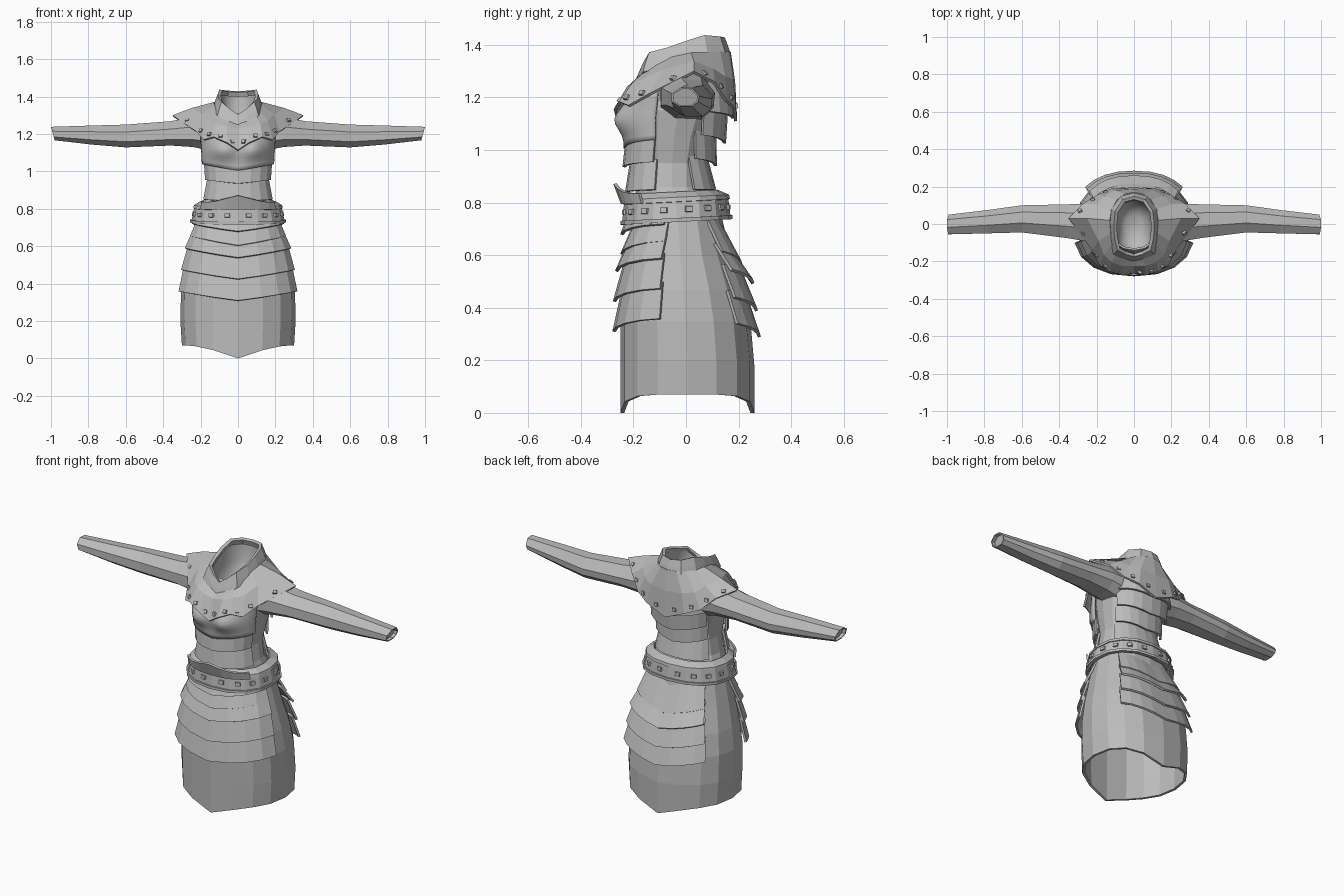
import bpy, math
from mathutils import Vector

if "Cube" in bpy.data.objects:
    bpy.data.objects.remove(bpy.data.objects["Cube"])

steel = bpy.data.materials.new("grey")
steel.diffuse_color = (0.5, 0.5, 0.5, 1)
steel.use_nodes = True
steel.node_tree.nodes["Principled BSDF"].inputs["Base Color"].default_value = steel.diffuse_color
FULL = (0, 2 * math.pi)


def add_mesh(name, verts, faces, thick=0.0):
    me = bpy.data.meshes.new(name)
    me.from_pydata([tuple(v) for v in verts], [], faces)
    me.materials.append(steel)
    ob = bpy.data.objects.new(name, me)
    bpy.context.collection.objects.link(ob)
    if thick:
        m = ob.modifiers.new("thickness", 'SOLIDIFY')
        m.thickness, m.offset = thick, -1
    return ob


def smooth(ob, deg):
    bpy.context.view_layer.objects.active = ob
    ob.select_set(True)
    bpy.ops.object.shade_smooth_by_angle(angle=math.radians(deg))
    ob.select_set(False)


def loft(name, rings, closed=True, thick=0.012, cap=False):
    """Skin a stack of point rings, listed bottom to top."""
    n = len(rings[0])
    faces = []
    for r in range(len(rings) - 1):
        for i in range(n if closed else n - 1):
            j = (i + 1) % n
            faces.append((r * n + i, r * n + j, (r + 1) * n + j, (r + 1) * n + i))
    if cap:
        faces.append([(len(rings) - 1) * n + i for i in range(n)])
    return add_mesh(name, [p for ring in rings for p in ring], faces, thick)


def section(a, hw, yf, yb):
    """Point of the rounded body outline; angle 0 faces front."""
    s, c = math.sin(a), math.cos(a)
    return (hw * math.copysign(abs(s) ** 0.87, s),
            (yf + yb) / 2 - (yb - yf) / 2 * math.copysign(abs(c) ** 0.87, c))


def ring(z, hw, yf, yb, dip=0.0, span=FULL, n=16, tilt=0.0, power=1):
    """Horizontal ring or arc; dip lowers the front and back centre lines."""
    pts = []
    for i in range(n if span == FULL else n + 1):
        a = span[0] + (span[1] - span[0]) * i / n
        x, y = section(a, hw, yf, yb)
        pts.append(Vector((x, y, z - dip * (1 - abs(math.sin(a))) ** power + tilt * y)))
    return pts


def arc(deg, back=False):
    h, mid = math.radians(deg), math.pi if back else 0
    return (mid - h, mid + h)


def plate(name, rows, span, n=8, thick=0.012):
    return loft(name, [ring(*r, span=span, n=n) for r in rows], False, thick)


def mirrored(half):
    """Full loop from a half loop running front centre to back centre."""
    pts = [Vector(p) for p in half]
    return pts + [Vector((-p.x, p.y, p.z)) for p in pts[-2:0:-1]]


def stud(name, pos, normal, w, h):
    z = Vector(normal).normalized()
    x = Vector((0, 0, 1)).cross(z).normalized()
    y = z.cross(x)
    v = []
    for d, k in ((-0.008, 1), (0.008, 0.8)):
        for sx, sy in ((-1, -1), (1, -1), (1, 1), (-1, 1)):
            v.append(Vector(pos) + x * sx * k * w + y * sy * k * h + z * d)
    f = [(3, 2, 1, 0), (4, 5, 6, 7)] + [(i, (i + 1) % 4, (i + 1) % 4 + 4, i + 4) for i in range(4)]
    return add_mesh(name, v, f)


# Skirt
loft("skirt", [ring(*r, power=2) for r in (
    (0.07, 0.30, -0.25, 0.26, 0.07), (0.20, 0.308, -0.25, 0.26, 0.02),
    (0.35, 0.305, -0.25, 0.245), (0.47, 0.288, -0.235, 0.215),
    (0.60, 0.258, -0.215, 0.17), (0.75, 0.222, -0.20, 0.135))], thick=0.015)

# Overlapping skirt plates: bottom z, top z, half width and depth at bottom and top
FRONT = ((0.655, 0.74, 0.262, 0.226, -0.25, -0.205), (0.59, 0.685, 0.29, 0.248, -0.27, -0.22),
         (0.475, 0.61, 0.31, 0.272, -0.278, -0.235), (0.36, 0.50, 0.324, 0.294, -0.28, -0.245))
BACK = ((0.63, 0.75, 0.265, 0.224, 0.215, 0.14), (0.56, 0.655, 0.292, 0.25, 0.26, 0.178),
        (0.455, 0.575, 0.31, 0.276, 0.274, 0.215), (0.355, 0.475, 0.322, 0.296, 0.285, 0.236))
for k, ((z0, z1, w0, w1, d0, d1), b) in enumerate(zip(FRONT, BACK)):
    plate(f"front_skirt_plate_{k + 1}",
          ((z0, w0, d0, 0.20, 0.05), (z1, w1, d1, 0.17, 0.03)), arc(78))
    z0, z1, w0, w1, d0, d1 = b
    plate(f"back_skirt_plate_{k + 1}",
          ((z0, w0, -0.22, d0, 0.065), (z1, w1, -0.20, d1, 0.04)), arc(52, True))
plate("front_hip_plate", ((0.72, 0.25, -0.25, 0.17, 0.04),
                          (0.76, 0.235, -0.22, 0.15)), arc(80))

# Belt with raised trims, a front peak and studs
loft("belt", [ring(0.735, 0.25, -0.243, 0.17, tilt=0.05),
              ring(0.815, 0.232, -0.235, 0.16, tilt=0.05)], thick=0.02)
loft("belt_lower_trim", [ring(z, 0.256, -0.25, 0.177, tilt=0.05) for z in (0.728, 0.743)], thick=0.02)
loft("belt_upper_trim", [ring(0.805, 0.239, -0.24, 0.167, tilt=0.05),
                         ring(0.822, 0.235, -0.236, 0.164, tilt=0.05),
                         ring(0.843, 0.20, -0.205, 0.12, tilt=0.05)], thick=0.015)
peak = [ring(0.795, 0.238, -0.248, 0.16, 0, arc(55), 8),
        ring(0.835, 0.236, -0.258, 0.15, 0, arc(55), 8)]
for p in peak[1]:
    rise = max(0, 1 - abs(p.x) / 0.14)
    p.z += 0.035 * rise
    p.y -= 0.018 * rise
loft("belt_front_peak", peak, False, 0.012)
for k in range(16):
    a = (k + 0.5) * math.pi / 8
    x, y = section(a, 0.238, -0.236, 0.162)
    stud(f"belt_stud_{k + 1}", (x, y, 0.775 + 0.05 * y), (math.sin(a), -math.cos(a), 0.1), 0.016, 0.012)

# Torso shell under the plates
loft("torso", [ring(*r) for r in (
    (0.76, 0.215, -0.20, 0.14), (0.86, 0.178, -0.19, 0.08), (0.95, 0.165, -0.18, 0.075),
    (1.05, 0.185, -0.19, 0.10), (1.15, 0.205, -0.20, 0.145), (1.24, 0.185, -0.18, 0.155),
    (1.31, 0.13, -0.14, 0.15))])

# Belly plates, then back plates
plate("lower_belly_plate", ((0.85, 0.192, -0.232, 0.10, 0.01), (0.965, 0.17, -0.215, 0.09, 0.02)), arc(74))
plate("upper_belly_plate", ((0.955, 0.182, -0.242, 0.10, 0.02), (1.06, 0.19, -0.23, 0.10, 0.02)), arc(74))
for k, r in enumerate((((0.85, 0.19, -0.2, 0.115), (0.98, 0.17, -0.19, 0.08)),
                       ((0.97, 0.182, -0.19, 0.118, 0.03), (1.075, 0.188, -0.19, 0.115, 0.02)),
                       ((1.06, 0.196, -0.19, 0.152, 0.035), (1.18, 0.204, -0.19, 0.16, 0.03)),
                       ((1.15, 0.208, -0.19, 0.185, 0.03), (1.26, 0.19, -0.18, 0.175)))):
    plate(f"back_plate_{k + 1}", r, arc(64, True))

# Rounded breastplate
rows = []
for k in range(11):
    t = k / 10
    row = ring(1.04 + 0.18 * t, 0.2 + 0.01 * t, -0.237 + 0.012 * t, 0.12, 0.035 * (1 - t), arc(74), 24)
    for p in row:
        d = ((abs(p.x) - 0.08) / 0.075) ** 2 + ((p.z - 1.115) / 0.055) ** 2
        p.y -= 0.05 * math.exp(-d)
    rows.append(row)
smooth(loft("breastplate", rows, False), 40)

# Shoulder mantle with pointed shoulders and centre points
outer = mirrored(((0, -.265, 1.115), (.06, -.275, 1.155), (.13, -.255, 1.185), (.185, -.22, 1.17),
                  (.225, -.14, 1.215), (.35, .03, 1.30), (.27, .11, 1.26), (.2, .155, 1.19),
                  (.12, .19, 1.16), (0, .195, 1.11)))
middle = mirrored(((0, -.225, 1.23), (.06, -.225, 1.24), (.12, -.205, 1.255), (.16, -.165, 1.27),
                   (.19, -.09, 1.305), (.25, .03, 1.338), (.2, .105, 1.31), (.16, .15, 1.28),
                   (.1, .18, 1.27), (0, .187, 1.26)))
inner = mirrored(((0, -.17, 1.27), (.04, -.165, 1.285), (.08, -.14, 1.315), (.11, -.1, 1.335),
                  (.125, -.05, 1.355), (.13, .02, 1.37), (.12, .08, 1.372), (.09, .13, 1.375),
                  (.05, .16, 1.375), (0, .17, 1.375)))
loft("shoulder_mantle", [outer, middle, inner])
count = len(outer)
for i in range(count):
    j = (i + 1) % count
    a, b = (outer[i] + outer[j]) / 2, (middle[i] + middle[j]) / 2
    stud(f"mantle_stud_{i + 1}", a.lerp(b, 0.25), (outer[j] - outer[i]).cross(b - a), 0.012, 0.011)

# Collar flared at its base, dipping to a point in front, with a lining inside the neck
rim = mirrored(((0, -.175, 1.305), (.045, -.162, 1.335), (.088, -.14, 1.372), (.105, -.07, 1.39),
                (.108, 0, 1.415), (.1, .07, 1.437), (.06, .13, 1.432), (0, .148, 1.428)))
base = [Vector((p.x * 1.14, p.y * 1.1, p.z - 0.04)) for p in rim]
foot = [Vector((p.x * 1.25, p.y * 1.17, p.z - 0.075)) for p in rim]
loft("collar", [foot, base, rim], thick=0.018)
lining = [[Vector((p.x * k, (p.y + 0.01) * k - 0.01, p.z * (1 - t) + 1.2 * t)) for p in rim]
          for k, t in ((0.88, 0.12), (0.86, 0.5), (0.72, 0.8), (0.4, 0.97))]
smooth(loft("neck_lining", lining, thick=0, cap=True), 80)

# Sleeves: x, front, back, bottom, top
OUTLINE = ((1, .1), (.5, .95), (-.3, 1), (-1, .35), (-1, -.5), (-.45, -1), (.5, -1), (.95, -.5))
rings = []
for x, yf, yb, zb, zt in ((.14, -.10, .11, 1.11, 1.30), (.24, -.095, .11, 1.13, 1.29),
                          (.36, -.075, .105, 1.138, 1.268), (.60, -.045, .10, 1.128, 1.25),
                          (.78, -.05, .075, 1.143, 1.245), (.99, -.055, .05, 1.166, 1.238)):
    pts = []
    for u, v in OUTLINE:
        z = (zb + zt) / 2 + (zt - zb) / 2 * v
        slant = 0.01 * v if x == .99 else 0
        pts.append(Vector((x + slant, (yf + yb) / 2 + (yb - yf) / 2 * u, z)))
    rings.append(pts)
# Shallow recess closing each cuff
mid = sum(rings[-1], Vector()) / len(OUTLINE)
rings.append([mid + (p - mid) * 0.85 for p in rings[-1]])
rings.append([p - Vector((0.02, 0, 0)) for p in rings[-1]])
loft("sleeves", rings, thick=0, cap=True).modifiers.new("mirror", 'MIRROR')
